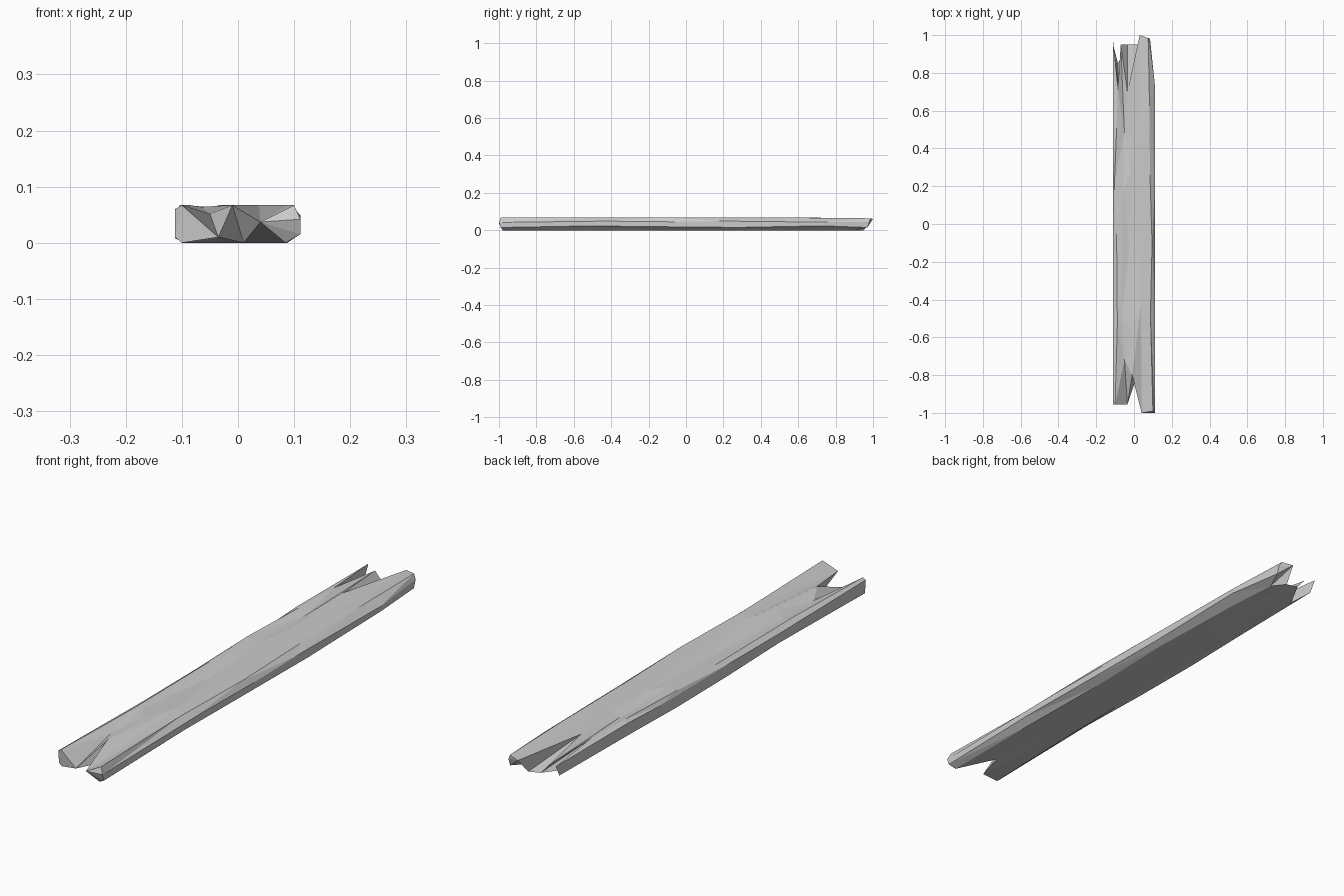
import bpy, bmesh, random

if "Cube" in bpy.data.objects:
    bpy.data.objects.remove(bpy.data.objects["Cube"])

random.seed(4)

# Cross-section (x, z): top left to right, right side, bottom, left side
SECTION = [(-.098, .067), (-.055, .064), (-.015, .067), (.03, .067), (.092, .067),
           (.111, .045), (.111, .018), (.085, 0), (.02, 0), (-.04, 0), (-.095, 0),
           (-.111, .012), (-.111, .055)]

# Splintered ends, one point per section corner
FRONT = [(-.10, -.955, .067), (-.05, -.72, .052), (-.01, -.80, .067), (.04, -1, .037),
         (.10, -.99, .067), (.111, -1, .042), (.111, -.99, .015), (.085, -.98, 0),
         (.01, -.82, 0), (-.035, -.955, .01), (-.10, -.95, 0),
         (-.112, -.95, .01), (-.112, -.955, .06)]
BACK = [(-.085, .72, .067), (-.07, .95, .05), (-.035, .70, .067), (.03, 1, .06),
        (.075, .985, .064), (.085, .98, .045), (.085, .97, .015), (.06, .9, 0),
        (.02, .95, 0), (-.035, .95, .01), (-.085, .85, 0),
        (-.108, .94, .015), (-.11, .965, .06)]
# Right side stays full width until close to the back end
LATE = {4: .10, 5: .18, 6: .18, 7: .12}


def middle_ring(y, last=False):
    ring = []
    for i, (x, z) in enumerate(SECTION):
        yy = y + random.uniform(-.09, .09)
        if last:
            yy = y + LATE.get(i, random.uniform(-.08, .03))
        if i in (0, 4, 7, 10):            # worn long edges
            x *= random.uniform(.88, 1.06)
        elif i in (1, 2, 3):              # wandering grain grooves
            x += random.uniform(-.014, .014)
            z -= random.choice((0, 0, .010))
        elif i in (5, 6, 11, 12):
            z += random.uniform(-.006, .006)
        ring.append((x, yy, z))
    return ring


rings = [FRONT] + [middle_ring(y) for y in (-.48, -.12, .24)] + [middle_ring(.55, True), BACK]

# Loft the broken plank
bm = bmesh.new()
loops = [[bm.verts.new(p) for p in ring] for ring in rings]
n = len(SECTION)
for a, b in zip(loops, loops[1:]):
    for i in range(n):
        j = (i + 1) % n
        bm.faces.new((a[i], a[j], b[j], b[i]))


# Jagged end caps: strip of triangles between top and bottom edges
def cap(v):
    tris = [(0, 12, 11), (0, 11, 10), (0, 10, 9), (0, 9, 1), (1, 9, 2), (2, 9, 8),
            (2, 8, 3), (3, 8, 7), (3, 7, 6), (3, 6, 5), (3, 5, 4)]
    for t in tris:
        bm.faces.new([v[k] for k in t])


cap(loops[0])
cap(loops[-1])
bmesh.ops.triangulate(bm, faces=[f for f in bm.faces if len(f.verts) > 3])
bmesh.ops.recalc_face_normals(bm, faces=bm.faces)

mesh = bpy.data.meshes.new("broken_plank")
bm.to_mesh(mesh)
bm.free()
plank = bpy.data.objects.new("broken_plank", mesh)
bpy.context.collection.objects.link(plank)
